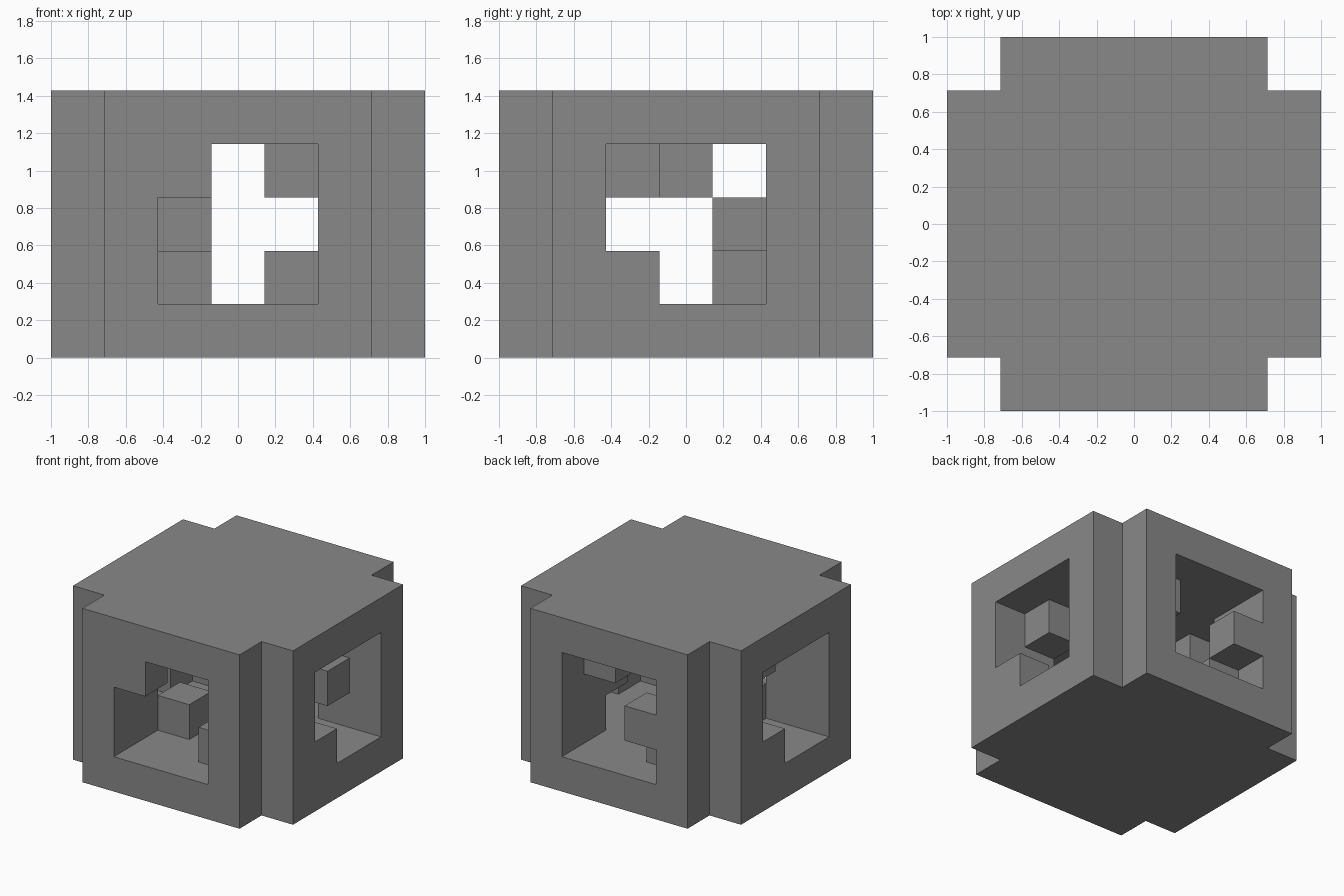
import bpy
import bmesh
from mathutils import Matrix, Vector

U = 2 / 7  # size of one cell

if "Cube" in bpy.data.objects:
    bpy.data.objects.remove(bpy.data.objects["Cube"], do_unlink=True)

grey = bpy.data.materials.new("plain grey")
grey.use_nodes = True
colour = (0.25, 0.25, 0.25, 1)
grey.diffuse_color = colour
grey.node_tree.nodes["Principled BSDF"].inputs["Base Color"].default_value = colour


def add_object(name, bm):
    bmesh.ops.recalc_face_normals(bm, faces=bm.faces)
    mesh = bpy.data.meshes.new(name)
    bm.to_mesh(mesh)
    bm.free()
    mesh.materials.append(grey)
    obj = bpy.data.objects.new(name, mesh)
    bpy.context.collection.objects.link(obj)
    return obj


def cross_prism(name, reach, width, bottom, top):
    """Upright prism with a plus-shaped plan, sized in cells."""
    bm = bmesh.new()
    corner = [(reach, -width), (reach, width), (width, width)]
    points = []
    for turn in range(4):
        for x, y in corner:
            for _ in range(turn):
                x, y = -y, x
            points.append(bm.verts.new((x * U, y * U, bottom * U)))
    base = bm.faces.new(points)
    result = bmesh.ops.extrude_face_region(bm, geom=[base])
    lifted = [v for v in result["geom"] if isinstance(v, bmesh.types.BMVert)]
    bmesh.ops.translate(bm, verts=lifted, vec=(0, 0, (top - bottom) * U))
    return add_object(name, bm)


def cell_block(name, x, y, z):
    """Cube filling one cell; x and y count from the middle, z from the ground."""
    bm = bmesh.new()
    centre = Vector((x, y, z + 0.5)) * U
    bmesh.ops.create_cube(bm, size=U, matrix=Matrix.Translation(centre))
    return add_object(name, bm)


# Notched shell with two crossing tunnels cut through it
shell = cross_prism("shell", 3.5, 2.5, 0, 5)
tunnels = cross_prism("tunnel_cutter", 4, 1.5, 1, 4)
tunnels.hide_render = True
cut = shell.modifiers.new("tunnels", "BOOLEAN")
cut.operation = "DIFFERENCE"
cut.solver = "EXACT"
cut.object = tunnels
bpy.context.view_layer.update()
graph = bpy.context.evaluated_depsgraph_get()
carved = bpy.data.meshes.new_from_object(shell.evaluated_get(graph))
shell.modifiers.clear()
shell.data = carved
bpy.data.objects.remove(tunnels, do_unlink=True)

# Blocks standing in the tunnels, by tunnel arm
blocks = {
    "front": [(-1, -3, 3), (1, -2, 1)],
    "back": [(-1, 3, 2), (1, 2, 3), (-1, 2, 1)],
    "right": [(3, -1, 1), (2, 1, 2), (2, -1, 3)],
    "left": [(-3, 1, 1), (-2, 0, 3)],
    "centre": [(-1, -1, 1)],
}
# The arm on +x is the model's own left
own_side = {"right": "left", "left": "right"}
for arm, cells in blocks.items():
    for number, cell in enumerate(cells, 1):
        cell_block(f"{own_side.get(arm, arm)}_block_{number}", *cell)
